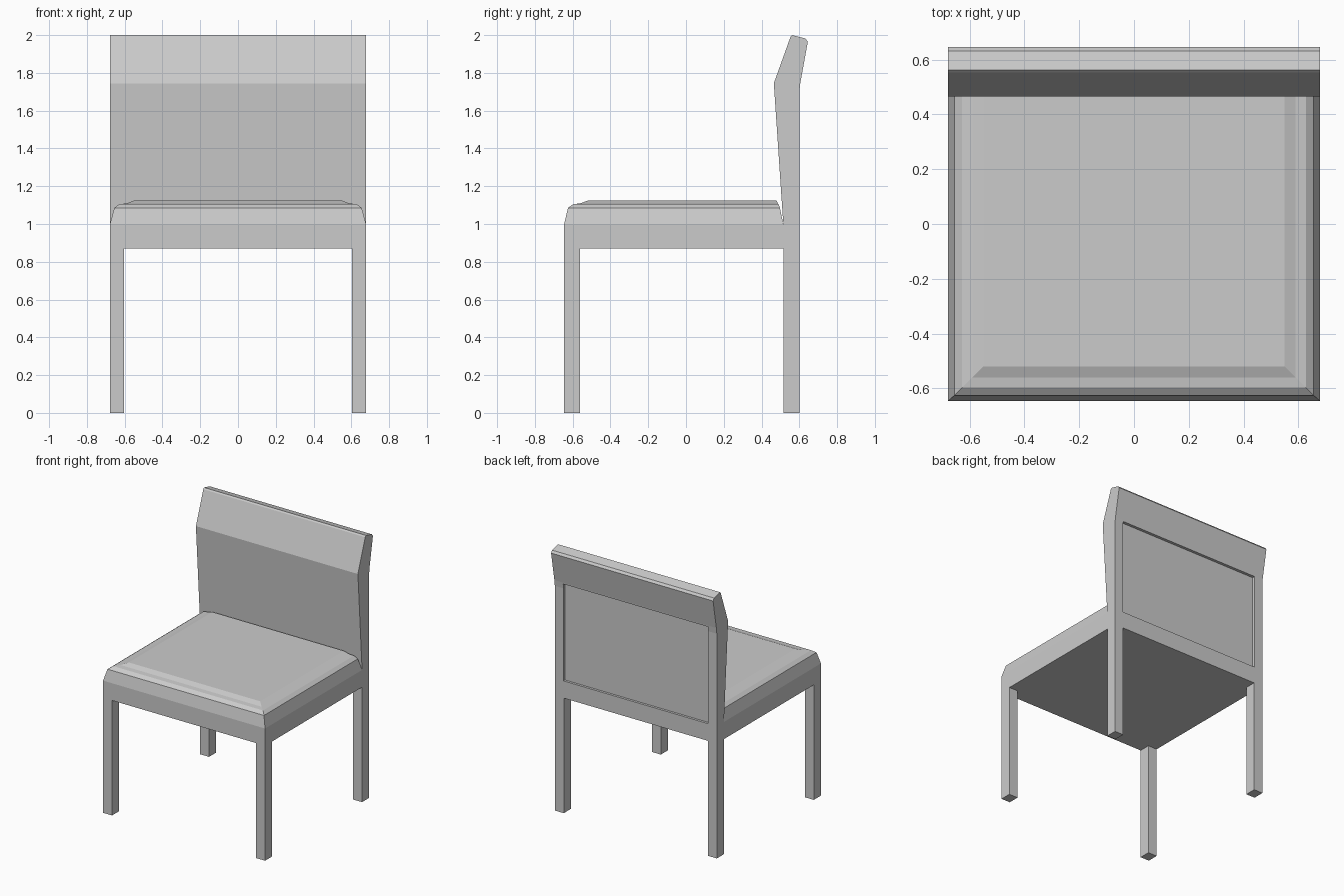
import bpy, bmesh

if "Cube" in bpy.data.objects:
    bpy.data.objects.remove(bpy.data.objects["Cube"])

HALF_W = 0.678   # half width of the chair
SEAT_Z = 0.87    # underside of the seat


def make(name, bm):
    bmesh.ops.recalc_face_normals(bm, faces=bm.faces)
    mesh = bpy.data.meshes.new(name)
    bm.to_mesh(mesh)
    bm.free()
    obj = bpy.data.objects.new(name, mesh)
    bpy.context.collection.objects.link(obj)
    return obj


def box(name, x0, x1, y0, y1, z0, z1):
    bm = bmesh.new()
    bmesh.ops.create_cube(bm, size=1)
    for v in bm.verts:
        v.co.x = (x0 + x1) / 2 + v.co.x * (x1 - x0)
        v.co.y = (y0 + y1) / 2 + v.co.y * (y1 - y0)
        v.co.z = (z0 + z1) / 2 + v.co.z * (z1 - z0)
    return make(name, bm)


def loft(name, rings):
    """Stack rectangles given as (half width, front y, back y, z)."""
    bm = bmesh.new()
    loops = [[bm.verts.new(p) for p in ((-w, f, z), (w, f, z), (w, b, z), (-w, b, z))]
             for w, f, b, z in rings]
    bm.faces.new(loops[0])
    bm.faces.new(loops[-1])
    for lo, hi in zip(loops, loops[1:]):
        for i in range(4):
            j = (i + 1) % 4
            bm.faces.new((lo[i], lo[j], hi[j], hi[i]))
    return make(name, bm)


def extrude_x(name, profile):
    """Extrude a (y, z) side profile across the chair's width."""
    bm = bmesh.new()
    face = bm.faces.new([bm.verts.new((-HALF_W, y, z)) for y, z in profile])
    new = bmesh.ops.extrude_face_region(bm, geom=[face])["geom"]
    verts = [g for g in new if isinstance(g, bmesh.types.BMVert)]
    bmesh.ops.translate(bm, verts=verts, vec=(2 * HALF_W, 0, 0))
    return make(name, bm)


# Seat: straight apron, sloped rim and raised cushion
seat = loft("seat", [
    (HALF_W, -0.645, 0.515, SEAT_Z),
    (HALF_W, -0.645, 0.515, 1.0),
    (0.655, -0.625, 0.497, 1.085),
    (0.628, -0.597, 0.490, 1.105),
    (0.590, -0.560, 0.486, 1.109),
    (0.550, -0.520, 0.480, 1.124),
])

# Backrest: wedge that leans forward, then kinks back at the top
backrest = extrude_x("backrest", [
    (0.515, SEAT_Z), (0.515, 1.0), (0.465, 1.745), (0.553, 1.99), (0.562, 2.0),
    (0.632, 1.982), (0.645, 1.965), (0.605, 1.745), (0.60, 1.70), (0.60, SEAT_Z),
])

# Recessed panel in the rear of the backrest
cutter = box("recess_cutter", -0.605, 0.605, 0.582, 0.75, 1.0, 1.735)
cutter.hide_render = True
cut = backrest.modifiers.new("recess", 'BOOLEAN')
cut.object = cutter
cut.operation = 'DIFFERENCE'
cut.solver = 'EXACT'
bpy.context.view_layer.objects.active = backrest
bpy.ops.object.modifier_apply(modifier=cut.name)
bpy.data.objects.remove(cutter)

# Legs, mirrored left to right
for name, y0, y1 in (("front_legs", -0.645, -0.56), ("back_legs", 0.515, 0.60)):
    legs = box(name, 0.603, HALF_W, y0, y1, 0, SEAT_Z)
    legs.modifiers.new("mirror", 'MIRROR')
